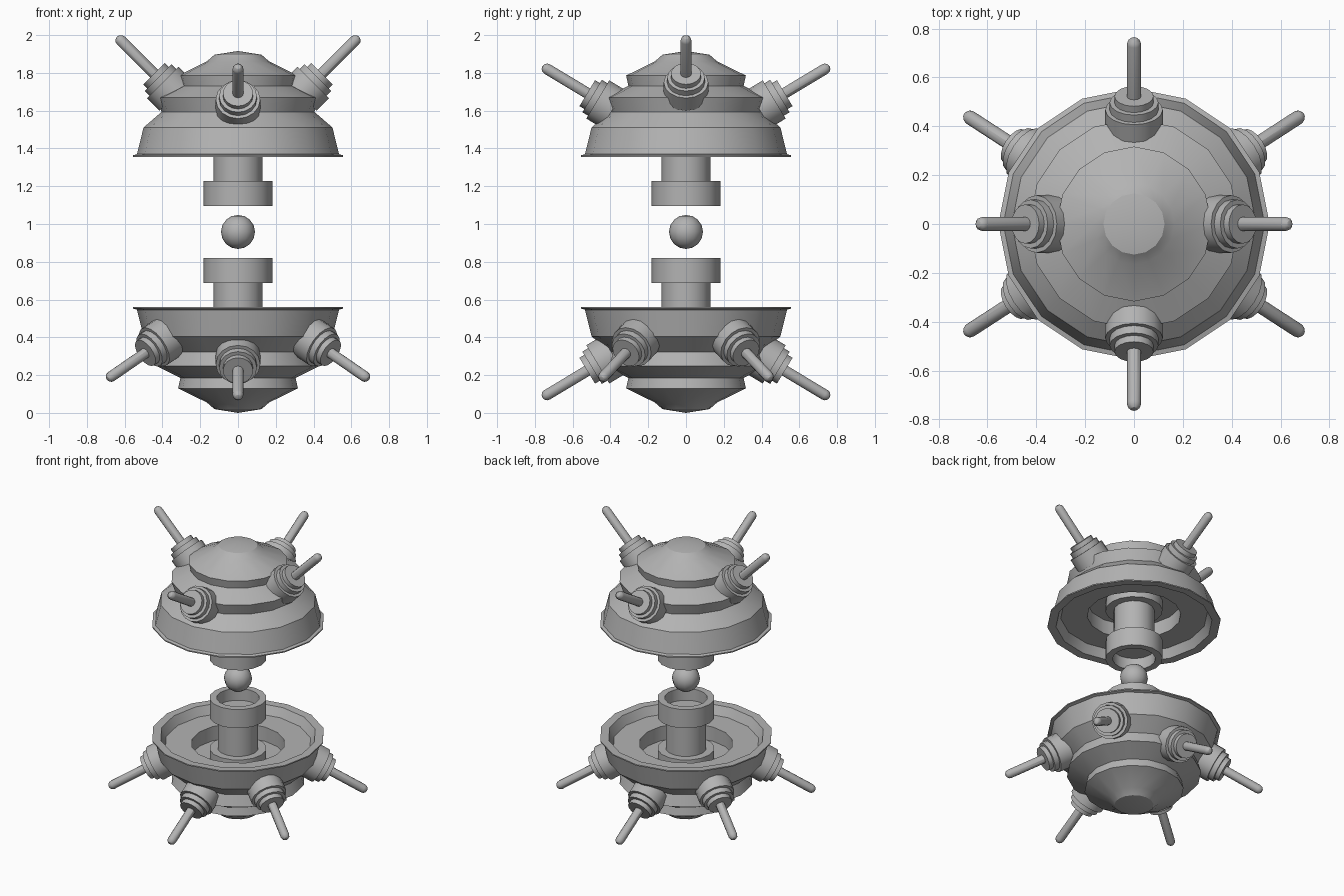
import bpy, bmesh, math
from mathutils import Vector, Matrix

if "Cube" in bpy.data.objects:
    bpy.data.objects.remove(bpy.data.objects["Cube"])

MID = 0.958   # height of the mirror plane between the two halves

steel = bpy.data.materials.new("steel_grey")
steel.diffuse_color = (0.45, 0.45, 0.45, 1)
steel.use_nodes = True
steel.node_tree.nodes["Principled BSDF"].inputs["Base Color"].default_value = steel.diffuse_color


def lathe(name, profile, sides, matrix=Matrix()):
    """Revolve (radius, height) points about z, then place with matrix."""
    bm = bmesh.new()
    rings = []
    for r, h in profile:
        if r == 0:
            rings.append([bm.verts.new((0, 0, h))] * sides)
        else:
            rings.append([bm.verts.new((r * math.cos(a), r * math.sin(a), h))
                          for a in (2 * math.pi * i / sides for i in range(sides))])
    for lo, hi in zip(rings, rings[1:]):
        for i in range(sides):
            j = (i + 1) % sides
            corners = list(dict.fromkeys((lo[i], lo[j], hi[j], hi[i])))
            bm.faces.new(corners)
    bm.transform(matrix)
    bmesh.ops.recalc_face_normals(bm, faces=bm.faces)
    mesh = bpy.data.meshes.new(name)
    bm.to_mesh(mesh)
    bm.free()
    ob = bpy.data.objects.new(name, mesh)
    bpy.context.collection.objects.link(ob)
    mesh.materials.append(steel)
    bpy.ops.object.select_all(action='DESELECT')
    ob.select_set(True)
    bpy.context.view_layer.objects.active = ob
    bpy.ops.object.shade_smooth_by_angle(angle=math.radians(30))
    return ob


# Shell: stepped outside from crown to rim, then the hollow inside
SHELL = [(0, .958), (.125, .938), (.165, .903), (.317, .828), (.305, .773),
         (.43, .711), (.405, .635), (.50, .553), (.535, .412), (.555, .406),
         (.555, .398), (.50, .400), (.47, .46), (.30, .46), (.30, .56), (0, .56)]
# Column: foot, shaft and hollow collar facing the core
COLUMN = [(0, .57), (.183, .57), (.183, .493), (.13, .493), (.13, .27),
          (.183, .27), (.183, .138), (.137, .138), (.137, .22), (0, .22)]

for label, sign in (("upper", 1), ("lower", -1)):
    place = Matrix.Translation((0, 0, MID)) @ Matrix.Diagonal((1, 1, sign, 1))
    lathe(label + "_shell", SHELL, 16, place)
    lathe(label + "_column", COLUMN, 16, place)

# Core ball
R = 0.09
ball = [(0 if k in (0, 8) else R * math.sin(math.pi * k / 8),
         R * math.cos(math.pi * k / 8)) for k in range(9)]
lathe("core_ball", ball, 12, Matrix.Translation((0, 0, MID)))

# Spike: stepped socket and round-tipped rod
SOCKET = [(0, -.04), (.118, -.04), (.118, .055), (.10, .055), (.10, .09),
          (.08, .09), (.08, .12), (0, .12)]
ROD_R, ROD_L = 0.029, 0.368
ROD = [(0, .10), (ROD_R, .10)] + [
    (ROD_R * math.cos(a), ROD_L + ROD_R * math.sin(a))
    for a in (math.radians(d) for d in (0, 30, 60))] + [(0, ROD_L + ROD_R)]


def spike(name, azimuth, elevation, radius, height):
    az, el = math.radians(azimuth), math.radians(elevation)
    out = Vector((math.cos(az), math.sin(az), 0))
    axis = out * math.cos(el) + Vector((0, 0, math.sin(el)))
    place = (Matrix.Translation(out * radius + Vector((0, 0, height)))
             @ axis.to_track_quat('Z', 'Y').to_matrix().to_4x4())
    lathe(name + "_socket", SOCKET, 16, place)
    lathe(name + "_rod", ROD, 12, place)


for n, az in enumerate((0, 180)):
    spike(f"upper_side_spike_{n}", az, 45, .36, 1.711)
for n, az in enumerate((90, 270)):
    spike(f"upper_end_spike_{n}", az, 31, .42, 1.631)
    spike(f"lower_end_spike_{n}", az, -31, .42, 2 * MID - 1.631)
for n, az in enumerate((33, 147, 213, 327)):
    spike(f"lower_corner_spike_{n}", az, -30, .481, .377)
